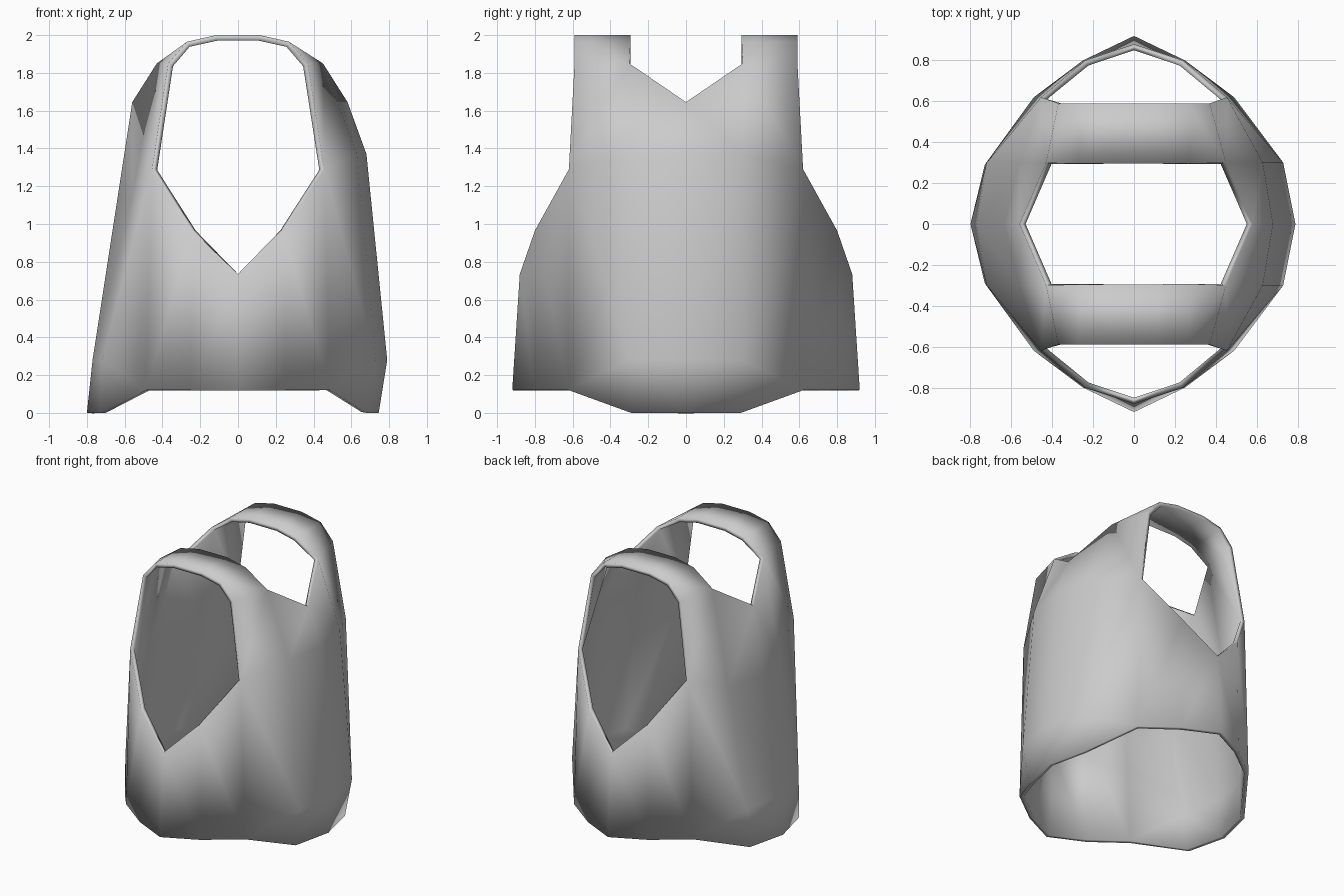
import bpy, bmesh

cube = bpy.data.objects.get("Cube")
if cube:
    bpy.data.objects.remove(cube, do_unlink=True)

# Plain grey cloth
cloth = bpy.data.materials.new("grey_cloth")
cloth.use_nodes = True
grey = (0.6, 0.6, 0.6, 1)
cloth.diffuse_color = grey
cloth.node_tree.nodes["Principled BSDF"].inputs["Base Color"].default_value = grey

bm = bmesh.new()
vert = bm.verts.new

# Centre of the panel below the armhole
hem_mid = vert((0, 0.92, 0.12))
arm_mid = vert((0, 0.88, 0.735))

# Points that differ between the two panels: the left one bulges out
left = dict(hem=0.745, hem_b=0.68, low=0.79, low_b=0.73, mid=(0.68, 1.37),
            mid_b=(0.63, 1.37), neck=0.58, neck_b=0.45)
right = dict(hem=0.8, hem_b=0.73, low=0.77, low_b=0.72, mid=(0.636, 1.15),
             mid_b=(0.56, 1.15), neck=0.56, neck_b=0.43)


def side(s, p):
    """Build a quarter of the vest and return its shoulder strap points."""
    def pt(x, y, z):
        return vert((s * x, y, z))

    def face(*vs):
        bm.faces.new(vs)

    # Centre line of the panel, hem to neck
    a = [pt(p["hem"], 0, 0), pt(p["low"], 0, 0.28),
         pt(p["mid"][0], 0, p["mid"][1]), pt(p["neck"], 0, 1.645)]
    # Line below the edge of the neck
    b = [pt(p["hem_b"], 0.29, 0), pt(p["low_b"], 0.3, 0.28),
         pt(p["mid_b"][0], 0.3, p["mid_b"][1]), pt(p["neck_b"], 0.3, 1.85)]
    # Line below the edge of the armhole
    c = [pt(0.49, 0.62, 0.12), pt(0.455, 0.62, 1.29), pt(0.37, 0.59, 1.85)]
    d = [pt(0.25, 0.8, 0.12), pt(0.24, 0.8, 0.965)]

    face(a[0], b[0], b[1], a[1])
    face(a[1], b[1], b[2], a[2])
    face(a[2], b[2], a[3])
    face(a[3], b[2], b[3])
    face(b[0], c[0], b[1])
    face(b[1], c[0], c[1])
    face(b[1], c[1], b[2])
    face(b[2], c[1], b[3])
    face(b[3], c[1], c[2])
    face(c[0], d[0], d[1], c[1])
    face(d[0], hem_mid, arm_mid, d[1])

    # Strap, from the shoulder towards the middle
    inner, outer = b[3], c[2]
    for x, z in ((0.27, 1.965), (0.115, 2.0)):
        n_in, n_out = pt(x, 0.295, z), pt(x, 0.59, z)
        face(inner, outer, n_out, n_in)
        inner, outer = n_in, n_out
    return inner, outer


l_in, l_out = side(1, left)
r_in, r_out = side(-1, right)
strap_top = bm.faces.new((l_in, l_out, r_out, r_in))

# Make every face look outwards
bmesh.ops.recalc_face_normals(bm, faces=bm.faces[:])
strap_top.normal_update()
if strap_top.normal.z < 0:
    bmesh.ops.reverse_faces(bm, faces=bm.faces[:])
for f in bm.faces:
    f.smooth = True

mesh = bpy.data.meshes.new("vest")
bm.to_mesh(mesh)
bm.free()
mesh.materials.append(cloth)
vest = bpy.data.objects.new("vest", mesh)
bpy.context.collection.objects.link(vest)

# Second half and cloth thickness
mirror = vest.modifiers.new("other_half", "MIRROR")
mirror.use_axis = (False, True, False)
thick = vest.modifiers.new("thickness", "SOLIDIFY")
thick.thickness = 0.03
thick.offset = -1
